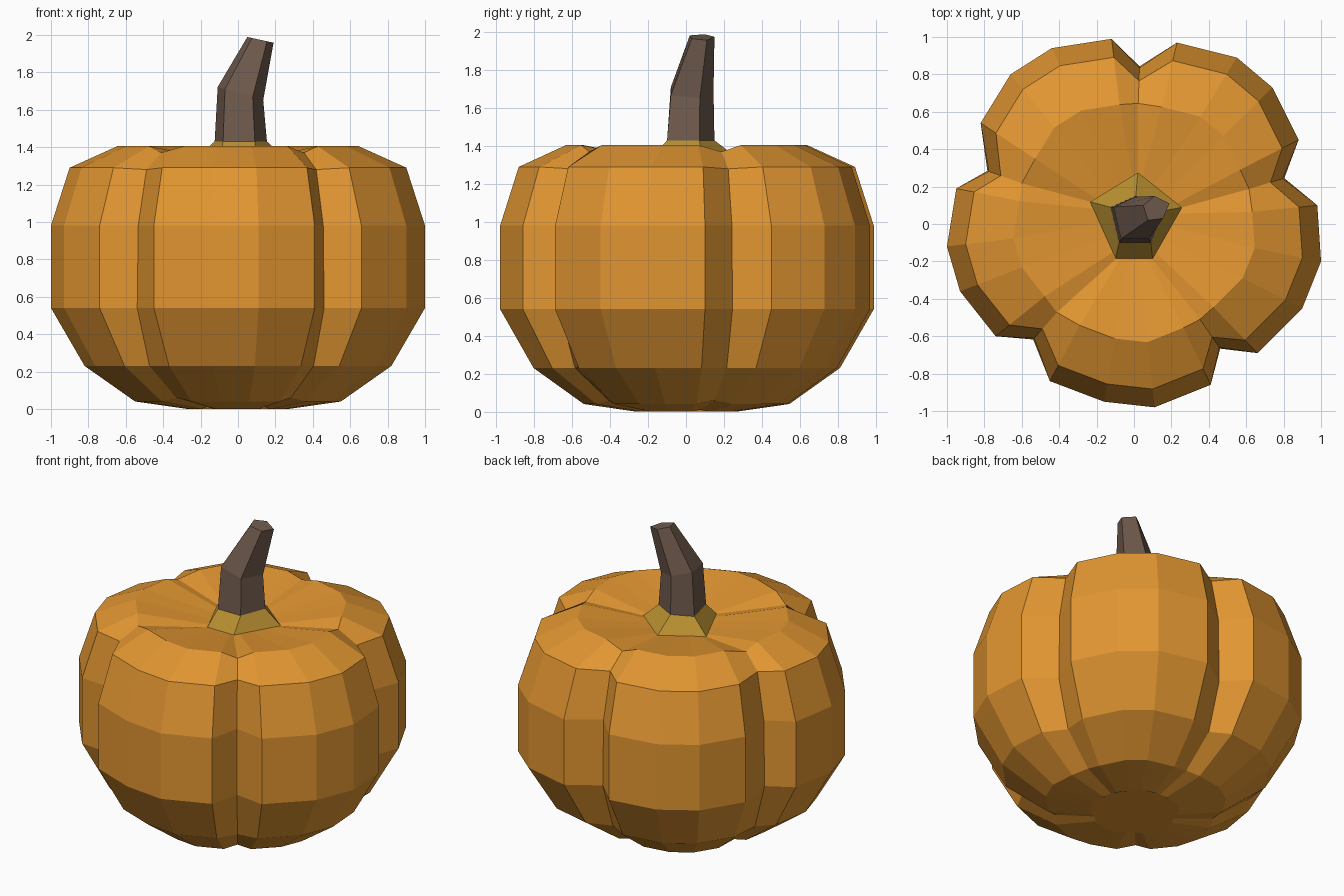
import bpy, bmesh

if "Cube" in bpy.data.objects:
    bpy.data.objects.remove(bpy.data.objects["Cube"])


def material(name, rgb):
    m = bpy.data.materials.new(name)
    m.diffuse_color = (*rgb, 1)
    m.use_nodes = True
    m.node_tree.nodes["Principled BSDF"].inputs["Base Color"].default_value = m.diffuse_color
    return m


def loft(name, rings, mat, cap_start=True, cap_end=True):
    """Skin a list of equal-length point rings with flat faces."""
    bm = bmesh.new()
    vs = [[bm.verts.new(p) for p in r] for r in rings]
    n = len(vs[0])
    for a, b in zip(vs, vs[1:]):
        for i in range(n):
            j = (i + 1) % n
            bm.faces.new((a[i], a[j], b[j], b[i]))
    if cap_start:
        bm.faces.new(vs[0])
    if cap_end:
        bm.faces.new(vs[-1])
    bmesh.ops.recalc_face_normals(bm, faces=bm.faces)
    me = bpy.data.meshes.new(name)
    bm.to_mesh(me)
    bm.free()
    me.materials.append(mat)
    ob = bpy.data.objects.new(name, me)
    bpy.context.collection.objects.link(ob)
    return ob


orange = material("pumpkin orange", (0.76, 0.305, 0.031))
olive = material("collar olive", (0.47, 0.27, 0.03))
brown = material("stem brown", (0.165, 0.105, 0.076))

# Widest outline: each lobe is a crease point followed by four bulge points
lobes = [
    [(0.03, 0.86), (0.23, 0.97), (0.55, 0.89), (0.74, 0.73), (0.88, 0.45)],
    [(0.82, 0.25), (0.98, 0.10), (1.00, -0.20), (0.90, -0.45), (0.66, -0.69)],
    [(0.47, -0.68), (0.41, -0.86), (0.11, -0.98), (-0.16, -0.95), (-0.45, -0.84)],
    [(-0.55, -0.63), (-0.74, -0.60), (-0.93, -0.36), (-1.00, -0.12), (-0.95, 0.19)],
    [(-0.80, 0.29), (-0.82, 0.54), (-0.66, 0.80), (-0.44, 0.94), (-0.12, 0.99)],
]
# Height, bulge scale, crease scale, crease height
levels = [
    (0.00, 0.27, 0.30, 0.01), (0.04, 0.55, 0.60, 0.06), (0.23, 0.82, 0.86, 0.23),
    (0.54, 1.00, 0.98, 0.54), (0.98, 1.00, 0.97, 0.98), (1.29, 0.90, 0.89, 1.28),
    (1.405, 0.645, 0.75, 1.37),
]
# Pentagon where the creases meet the collar
collar = [(0.02, 0.28), (0.26, 0.09), (0.10, -0.19), (-0.10, -0.19), (-0.24, 0.12)]

# Body
rings = []
for z, bulge, crease, cz in levels:
    rings.append([(x * (bulge if i else crease), y * (bulge if i else crease), z if i else cz)
                  for lobe in lobes for i, (x, y) in enumerate(lobe)])
inner = []
for k in range(5):
    (ax, ay), (bx, by) = collar[k], collar[(k + 1) % 5]
    for i in range(5):
        t = (0, 0.12, 0.37, 0.63, 0.88)[i]
        inner.append((ax + (bx - ax) * t, ay + (by - ay) * t, 1.335))
rings.append(inner)
loft("pumpkin_body", rings, orange)

# Collar under the stem
base = [(0.01, 0.15), (0.155, 0.07), (0.09, -0.10), (-0.08, -0.10), (-0.125, 0.09)]
loft("stem_collar", [[(x, y, 1.33) for x, y in collar],
                     [(x, y, 1.43) for x, y in base]], olive)

# Bent stem with a tilted end
tip = [(0.11, 0.15), (0.19, 0.11), (0.155, 0.03), (0.075, 0.02), (0.05, 0.10)]
loft("stem", [[(x, y, 1.425) for x, y in base],
              [(x * 0.87, y * 0.9 + 0.01, 1.69 - 0.25 * x) for x, y in base],
              [(x, y, 2.0 - 0.22 * x) for x, y in tip]], brown)
